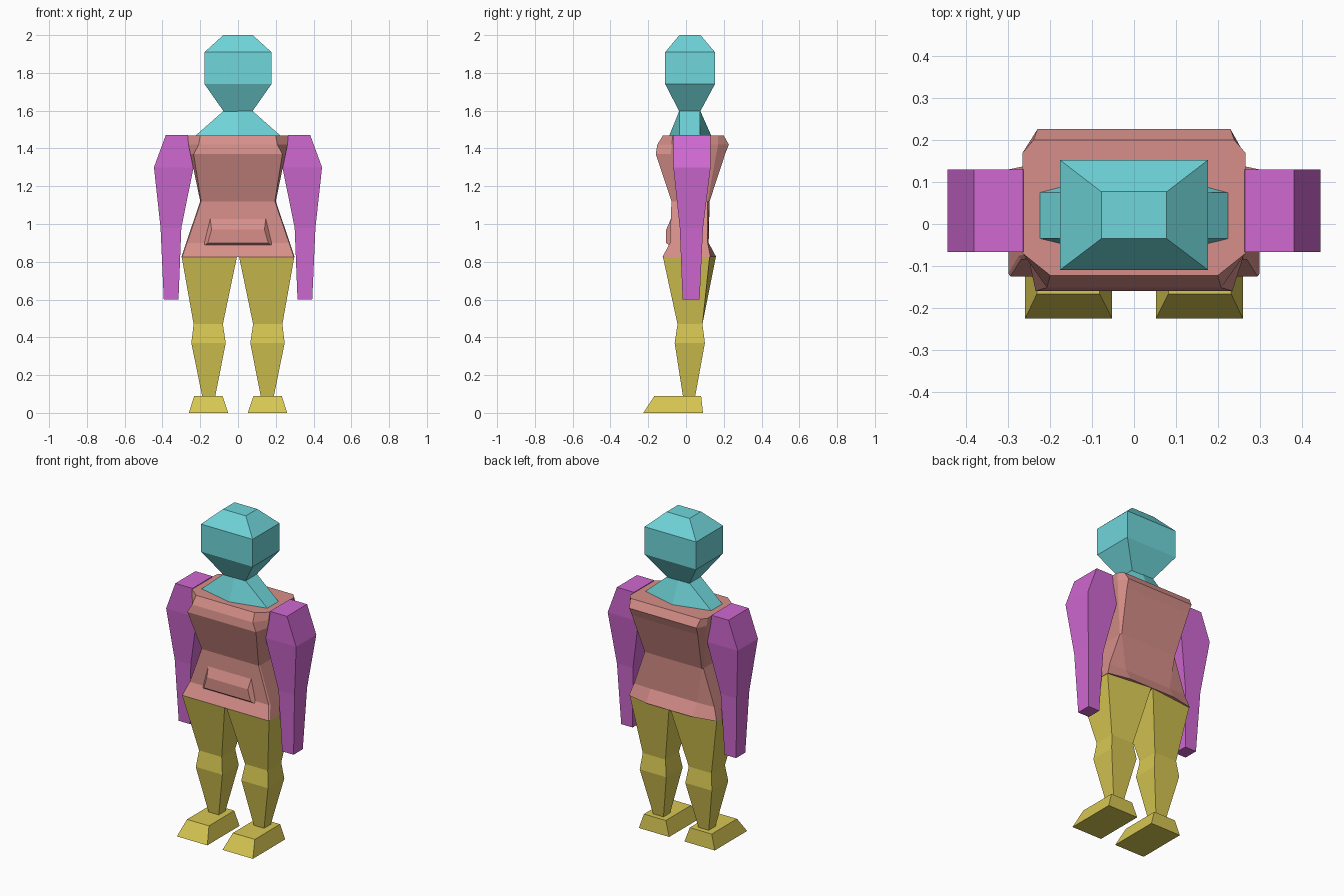
import bpy, bmesh


def material(name, rgb):
    m = bpy.data.materials.new(name)
    m.diffuse_color = (*rgb, 1)
    return m


CYAN = material("cyan", (0.16, 0.67, 0.70))
PINK = material("salmon pink", (0.68, 0.275, 0.25))
MAGENTA = material("magenta", (0.63, 0.14, 0.64))
YELLOW = material("mustard yellow", (0.68, 0.57, 0.085))


def loft(name, rings, mat, side=1):
    """Bridge equal-length rings of points, cap both ends; side=-1 mirrors in x."""
    bm = bmesh.new()
    loops = [[bm.verts.new((x * side, y, z)) for x, y, z in r] for r in rings]
    n = len(loops[0])
    for a, b in zip(loops, loops[1:]):
        for i in range(n):
            j = (i + 1) % n
            bm.faces.new((a[i], a[j], b[j], b[i]))
    bm.faces.new(loops[0][::-1])
    bm.faces.new(loops[-1])
    bmesh.ops.recalc_face_normals(bm, faces=bm.faces)
    me = bpy.data.meshes.new(name)
    bm.to_mesh(me)
    bm.free()
    me.materials.append(mat)
    ob = bpy.data.objects.new(name, me)
    bpy.context.collection.objects.link(ob)
    return ob


def rect(z, x0, x1, y0, y1):
    return [(x0, y0, z), (x1, y0, z), (x1, y1, z), (x0, y1, z)]


def hexa(z, x, y0, y1, bulge0=0, bulge1=0):
    """Rectangle with a middle point front and back that can be pushed out."""
    return [(-x, y0, z), (0, y0 - bulge0, z), (x, y0, z),
            (x, y1, z), (0, y1 + bulge1, z), (-x, y1, z)]


def octa(z, x, s0, s1, xf, yf, xb, yb):
    """Side half-width x over y s0..s1, front edge (xf, yf), back edge (xb, yb)."""
    return [(-xf, yf, z), (xf, yf, z), (x, s0, z), (x, s1, z),
            (xb, yb, z), (-xb, yb, z), (-x, s1, z), (-x, s0, z)]


# Head and neck
loft("head", [rect(1.595, -0.075, 0.075, -0.035, 0.075),
              rect(1.74, -0.177, 0.177, -0.11, 0.153),
              rect(1.91, -0.177, 0.177, -0.11, 0.153),
              rect(2.0, -0.078, 0.078, -0.035, 0.077)], CYAN)
loft("neck", [hexa(1.465, 0.228, -0.035, 0.075, 0.055, 0.06),
              hexa(1.6, 0.075, -0.035, 0.075)], CYAN)

# Torso and belly
loft("torso", [octa(0.825, 0.30, -0.118, 0.13, 0.295, -0.125, 0.16, 0.16),
               octa(0.90, 0.275, -0.075, 0.115, 0.27, -0.085, 0.16, 0.12),
               octa(1.12, 0.20, -0.07, 0.115, 0.195, -0.077, 0.195, 0.125),
               octa(1.37, 0.252, -0.08, 0.16, 0.235, -0.16, 0.225, 0.207),
               octa(1.42, 0.262, -0.075, 0.17, 0.208, -0.152, 0.23, 0.227),
               octa(1.468, 0.266, -0.07, 0.17, 0.20, -0.123, 0.24, 0.20)], PINK)
loft("belly", [[(-0.20, -0.07, 0.87), (0.20, -0.07, 0.87),
                (0.15, -0.07, 1.05), (-0.15, -0.07, 1.05)],
               [(-0.16, -0.105, 0.90), (0.16, -0.105, 0.90),
                (0.14, -0.105, 0.97), (-0.14, -0.105, 0.97)]], PINK)

# Limbs, mirrored left and right
for side, label in ((1, "right"), (-1, "left")):
    loft(label + "_arm", [rect(0.60, 0.315, 0.393, -0.018, 0.072),
                          rect(0.98, 0.30, 0.41, -0.033, 0.09),
                          rect(1.30, 0.235, 0.445, -0.067, 0.13),
                          rect(1.472, 0.265, 0.382, -0.067, 0.13)], MAGENTA, side)
    loft(label + "_leg", [rect(0.08, 0.122, 0.188, -0.015, 0.047),
                          rect(0.37, 0.065, 0.247, -0.06, 0.10),
                          rect(0.47, 0.08, 0.235, -0.045, 0.087),
                          [(0.006, -0.122, 0.825), (0.298, -0.122, 0.825),
                           (0.298, 0.125, 0.825), (0.15, 0.158, 0.825)][:3]
                          + [(0.006, 0.158, 0.825)]], YELLOW, side)
    loft(label + "_foot", [rect(0.0, 0.052, 0.26, -0.226, 0.09),
                           rect(0.09, 0.082, 0.232, -0.167, 0.08)], YELLOW, side)
